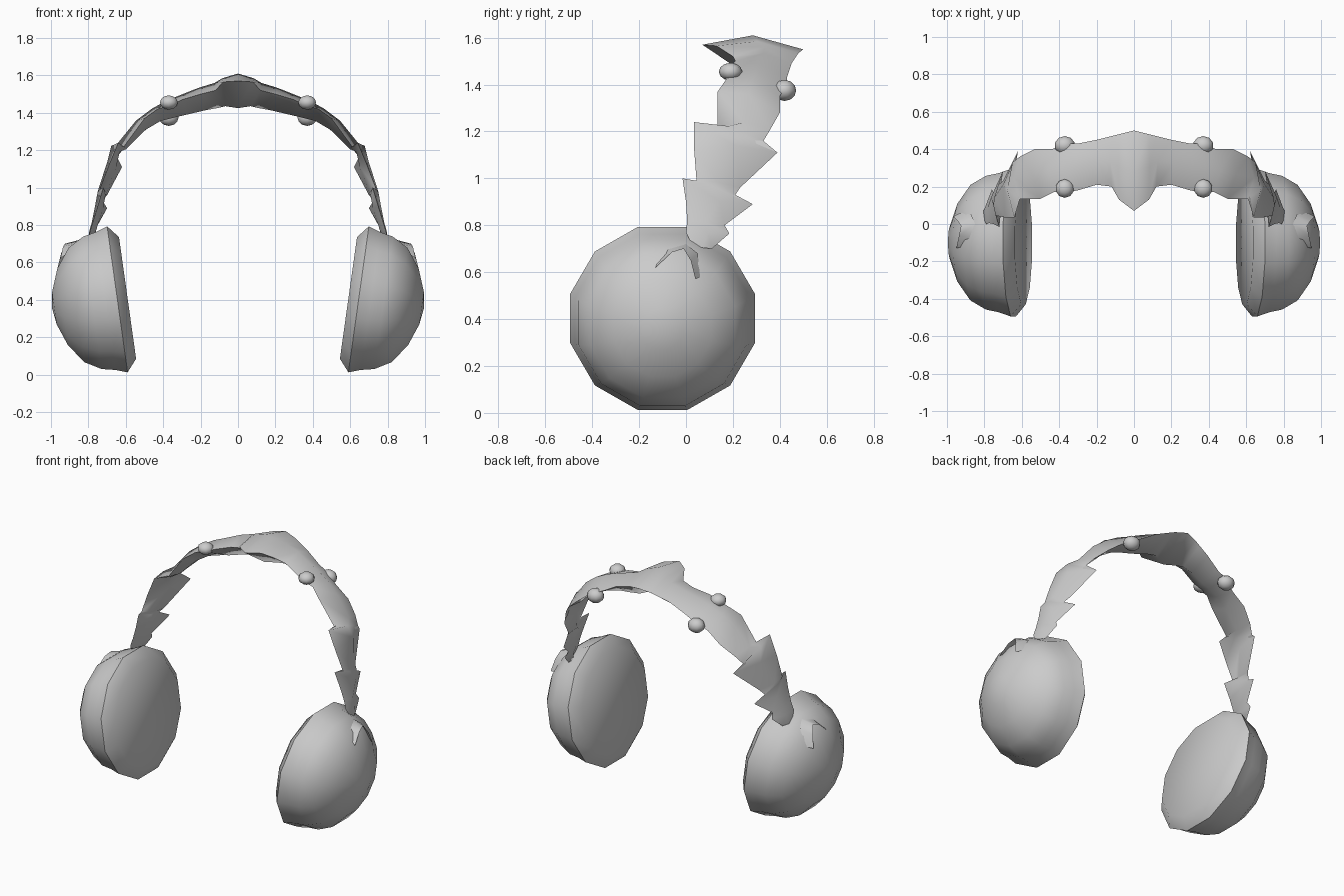
import bpy, bmesh, math
from mathutils import Vector

if "Cube" in bpy.data.objects:
    bpy.data.objects.remove(bpy.data.objects["Cube"])

grey = bpy.data.materials.new("light_grey")
grey.diffuse_color = (0.6, 0.6, 0.6, 1)
grey.use_nodes = True
grey.node_tree.nodes["Principled BSDF"].inputs["Base Color"].default_value = grey.diffuse_color


def finish(name, bm, angle=60, mirror=True):
    """Turn a bmesh of the right half into a smooth, mirrored object."""
    bmesh.ops.recalc_face_normals(bm, faces=bm.faces)
    me = bpy.data.meshes.new(name)
    bm.to_mesh(me)
    bm.free()
    me.materials.append(grey)
    ob = bpy.data.objects.new(name, me)
    bpy.context.collection.objects.link(ob)
    bpy.ops.object.select_all(action='DESELECT')
    ob.select_set(True)
    bpy.context.view_layer.objects.active = ob
    bpy.ops.object.shade_smooth_by_angle(angle=math.radians(angle))
    if mirror:
        mod = ob.modifiers.new("mirror", 'MIRROR')
        mod.use_clip = True
    return ob


def bridge(bm, a, b, closed=True):
    n = len(a)
    for i in range(n if closed else n - 1):
        j = (i + 1) % n
        bm.faces.new((a[i], a[j], b[j], b[i]))


# Ear cups: twelve-sided dome turned about a slightly tilted axis
tilt = math.radians(8)
axis = Vector((math.cos(tilt), 0, -math.sin(tilt)))
up = Vector((math.sin(tilt), 0, math.cos(tilt)))
centre = Vector((0.65, -0.1, 0.402))
profile = [(-0.06, 0.34), (-0.005, 0.408), (0.06, 0.385), (0.13, 0.37),
           (0.215, 0.32), (0.29, 0.215), (0.335, 0.09)]
bm = bmesh.new()
rings = []
for u, r in profile:
    ring = []
    for k in range(12):
        a = math.radians(15 + 30 * k)
        p = centre + axis * u + Vector((0, 1, 0)) * r * math.cos(a) + up * r * math.sin(a)
        ring.append(bm.verts.new(p))
    rings.append(ring)
for a, b in zip(rings, rings[1:]):
    bridge(bm, a, b)
for ring, u in ((rings[0], -0.06), (rings[-1], 0.347)):
    tip = bm.verts.new(centre + axis * u)
    for i in range(12):
        bm.faces.new((ring[i], ring[(i + 1) % 12], tip))
finish("ear_cups", bm)

# Small raised fold on the outside of each cup
lip = [(0.95, -0.13, 0.62), (0.935, -0.06, 0.685), (0.925, -0.01, 0.70),
       (0.945, 0.02, 0.65), (0.965, 0.04, 0.57)]
root = [(0.91, -0.12, 0.65), (0.87, -0.08, 0.70), (0.85, 0.0, 0.72),
        (0.87, 0.05, 0.68), (0.93, 0.06, 0.58)]
bm = bmesh.new()
bridge(bm, [bm.verts.new(p) for p in lip], [bm.verts.new(p) for p in root], closed=False)
finish("cup_folds", bm)

# Headband: (front edge, rear edge, outward bulge, inward bulge), crown to end
stations = [
    ((0, .07, 1.57), (0, .50, 1.55), .05, .13),
    ((.08, .13, 1.565), (.08, .48, 1.535), .035, .11),
    ((.12, .20, 1.52), (.12, .47, 1.52), .04, .09),
    ((.20, .21, 1.50), (.20, .45, 1.49), .04, .08),
    ((.30, .18, 1.47), (.30, .43, 1.43), .045, .06),
    ((.36, .17, 1.44), (.36, .43, 1.40), .05, .045),
    ((.43, .17, 1.42), (.44, .40, 1.35), .045, .03),
    ((.50, .135, 1.37), (.53, .40, 1.28), .045, .02),
    ((.61, .135, 1.22), (.61, .36, 1.21), .04, .01),
    ((.64, .035, 1.24), (.65, .33, 1.16), .04, .01),
    ((.69, .035, 1.12), (.62, .39, 1.11), .05, .0),
    ((.74, .045, .99), (.70, .23, .96), .03, .01),
    ((.72, -.015, 1.0), (.725, .21, .93), .03, .01),
    ((.75, .0, .90), (.70, .285, .89), .04, .0),
    ((.775, .005, .82), (.75, .165, .80), .02, .01),
    ((.79, .0, .77), (.76, .185, .765), .02, .01),
    ((.805, .03, .71), (.785, .11, .70), .01, .01),
]
bm = bmesh.new()
sections = []
for f, r, out, inn in stations:
    f, r = Vector(f), Vector(r)
    mid = (f + r) / 2
    n = Vector((mid.x, 0, mid.z - 0.75)).normalized()
    sections.append([bm.verts.new(p) for p in (f, mid + n * out, r, mid - n * (inn + .005))])
for a, b in zip(sections, sections[1:]):
    bridge(bm, a, b)
bm.faces.new(sections[-1])
finish("headband", bm, 75)

# Rounded knobs on the front and rear edges of the band
bm = bmesh.new()
for pos, size in (((.37, .19, 1.455), (.05, .05, .038)), ((.37, .42, 1.375), (.055, .05, .045))):
    new = bmesh.ops.create_uvsphere(bm, u_segments=10, v_segments=6, radius=1)["verts"]
    bmesh.ops.scale(bm, vec=size, verts=new)
    bmesh.ops.translate(bm, vec=pos, verts=new)
finish("band_knobs", bm)
